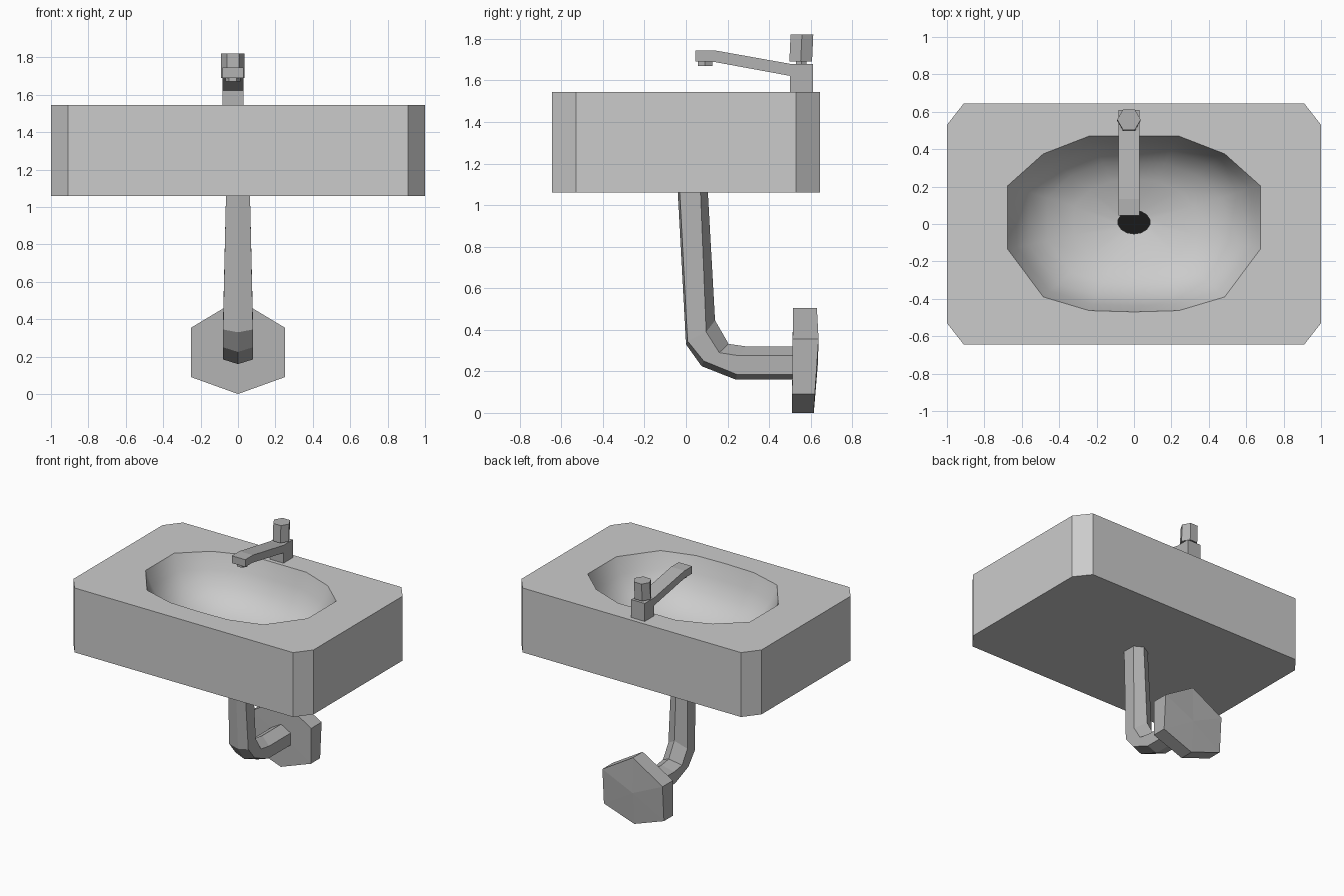
import bpy, bmesh
from math import cos, sin, pi

if "Cube" in bpy.data.objects:
    bpy.data.objects.remove(bpy.data.objects["Cube"])


def material(name, v):
    m = bpy.data.materials.new(name)
    m.diffuse_color = (v, v, v, 1)
    m.use_nodes = True
    m.node_tree.nodes["Principled BSDF"].inputs["Base Color"].default_value = m.diffuse_color
    return m


ceramic = material("ceramic", 0.8)
metal = material("metal", 0.45)
black = material("drain_black", 0.01)


def finish(name, bm, *mats):
    bmesh.ops.recalc_face_normals(bm, faces=bm.faces)
    me = bpy.data.meshes.new(name)
    bm.to_mesh(me)
    bm.free()
    for m in mats:
        me.materials.append(m)
    ob = bpy.data.objects.new(name, me)
    bpy.context.collection.objects.link(ob)
    return ob


def bridge(bm, a, b):
    n = len(a)
    return [bm.faces.new((a[i], a[(i + 1) % n], b[(i + 1) % n], b[i])) for i in range(n)]


def loft(name, rings, mat):
    """Closed solid through a list of equal-length rings."""
    bm = bmesh.new()
    vs = [[bm.verts.new(p) for p in r] for r in rings]
    for a, b in zip(vs, vs[1:]):
        bridge(bm, a, b)
    bm.faces.new(vs[0])
    bm.faces.new(vs[-1])
    return finish(name, bm, mat)


def mirrored(half):
    """Complete a closed outline whose first and last points lie on x = 0."""
    return half + [(-x, y) for x, y in half[-2:0:-1]]


# Basin: chamfered block with a smooth bowl and a dark drain well
bm = bmesh.new()
block = [(0.91, -0.645), (1, -0.53), (1, 0.53), (0.91, 0.645),
         (-0.91, 0.645), (-1, 0.53), (-1, -0.53), (-0.91, -0.645)]
bottom = [bm.verts.new((x, y, 1.06)) for x, y in block]
top = [bm.verts.new((x, y, 1.545)) for x, y in block]
bridge(bm, bottom, top)
bm.faces.new(bottom)

rim = mirrored([(0, -0.47), (0.24, -0.463), (0.485, -0.39), (0.675, -0.135),
                (0.675, 0.205), (0.485, 0.375), (0.24, 0.47), (0, 0.47)])
n = len(rim)
drain = [(0.087 * sin(2 * pi * i / n), 0.01 - 0.063 * cos(2 * pi * i / n)) for i in range(n)]
bowl = []
for t, z in ((0, 1.545), (0.08, 1.43), (0.19, 1.33), (0.36, 1.25), (0.6, 1.19), (1, 1.15)):
    bowl.append([bm.verts.new((r[0] + (d[0] - r[0]) * t, r[1] + (d[1] - r[1]) * t, z))
                 for r, d in zip(rim, drain)])
for a, b in zip(bowl, bowl[1:]):
    for f in bridge(bm, a, b):
        f.smooth = True
well = [bm.verts.new((x, y, 1.09)) for x, y in drain]
for f in bridge(bm, bowl[-1], well) + [bm.faces.new(well)]:
    f.material_index = 1
loops = [bm.edges.get((l[i], l[(i + 1) % len(l)])) for l in (top, bowl[0]) for i in range(len(l))]
bmesh.ops.triangle_fill(bm, use_beauty=True, edges=loops, normal=(0, 0, 1))
finish("basin", bm, ceramic, black)

# Faucet: side profile extruded across x
CX = -0.027
spout = [(0.61, 1.54), (0.61, 1.68), (0.5, 1.68), (0.135, 1.745), (0.045, 1.745),
         (0.045, 1.69), (0.13, 1.69), (0.5, 1.622), (0.5, 1.54)]
loft("faucet_spout", [[(CX + s * 0.056, y, z) for y, z in spout] for s in (-1, 1)], metal)


def prism(name, cx, levels, r, sides):
    loft(name, [[(cx + r * cos(2 * pi * i / sides), cy + r * sin(2 * pi * i / sides), z)
                 for i in range(sides)] for cy, z in levels], metal)


prism("faucet_handle", CX, [(0.552, 1.69), (0.558, 1.82)], 0.063, 6)
prism("handle_stem", CX, [(0.555, 1.675), (0.555, 1.695)], 0.03, 6)
prism("aerator", CX, [(0.092, 1.67), (0.092, 1.695)], 0.04, 6)

# Drain pipe: flattened hexagon swept round the bend
# (half width, then y,z of outer edge, outer side, inner side, inner edge)
sections = [
    (0.064, (-0.04, 1.07), (-0.03, 1.07), (0.07, 1.07), (0.105, 1.07)),
    (0.08, (0, 0.33), (0.008, 0.345), (0.097, 0.39), (0.14, 0.445)),
    (0.08, (0.075, 0.225), (0.085, 0.25), (0.16, 0.29), (0.205, 0.332)),
    (0.08, (0.24, 0.16), (0.245, 0.185), (0.255, 0.275), (0.29, 0.32)),
    (0.08, (0.53, 0.16), (0.53, 0.185), (0.53, 0.275), (0.53, 0.32)),
]
loft("drain_pipe", [[(0, *o), (w, *so), (w, *si), (0, *i), (-w, *si), (-w, *so)]
                    for w, o, so, si, i in sections], metal)

# Wall flange: hexagonal plate, slightly leaning, with fanned faces
outline = mirrored([(0, 0.0), (0.25, 0.09), (0.25, 0.355), (0, 0.505)])
back_y = [0.615, 0.62, 0.638, 0.63, 0.638, 0.62]
bm = bmesh.new()
front = [bm.verts.new((x, 0.51 + 0.01 * z, z)) for x, z in outline]
back = [bm.verts.new((x, y, z)) for (x, z), y in zip(outline, back_y)]
bridge(bm, front, back)
for ring, cy in ((front, 0.512), (back, 0.635)):
    c = bm.verts.new((0, cy, 0.24))
    for i in range(6):
        bm.faces.new((ring[i], ring[(i + 1) % 6], c))
finish("wall_flange", bm, metal)
